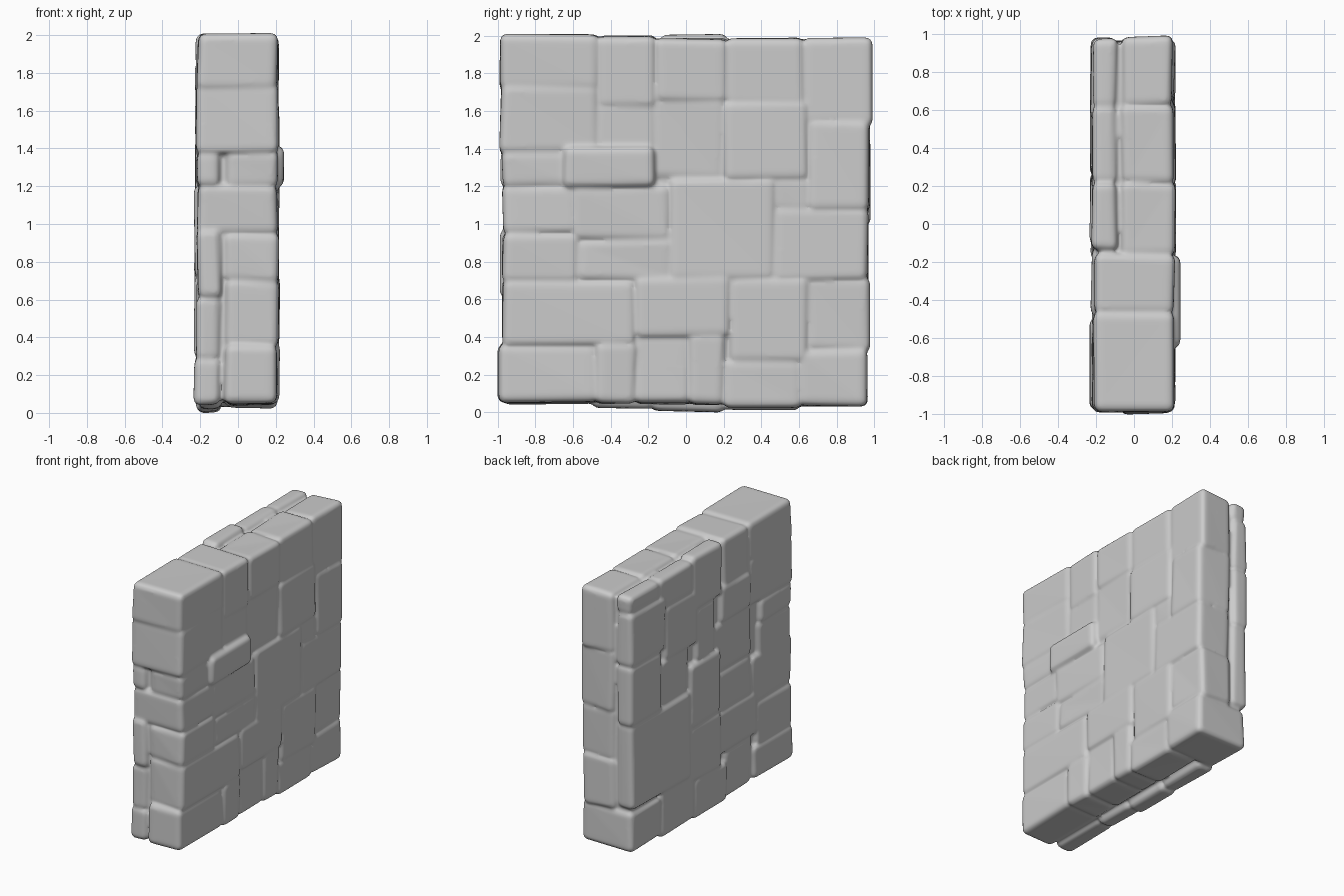
import bpy, bmesh, random
from mathutils import Vector

random.seed(4)
cube = bpy.data.objects.get("Cube")
if cube:
    bpy.data.objects.remove(cube, do_unlink=True)

stone = bpy.data.materials.new("grey stone")
stone.use_nodes = True
stone.diffuse_color = (0.6, 0.6, 0.6, 1)
stone.node_tree.nodes["Principled BSDF"].inputs["Base Color"].default_value = (0.6, 0.6, 0.6, 1)

# Stones are (y start, y end, z start, z end)
LEFT_FACE = [
    (-.16, .22, 1.65, 1.98), (.22, .62, 1.63, 1.98), (.62, .98, 1.53, 1.98),
    (-.47, -.16, 1.40, 1.64), (-.17, .2, 1.24, 1.67), (.2, .64, 1.24, 1.65),
    (.65, .97, 1.07, 1.55), (-.97, -.62, 1.2, 1.38), (-.6, -.09, .92, 1.2),
    (-.09, .47, .7, 1.24), (.47, .65, 1.07, 1.25), (.47, .96, .7, 1.08),
    (-.97, -.57, .7, .94), (-.57, -.07, .7, .92), (-.97, -.27, .36, .7),
    (-.27, .23, .4, .72), (.23, .64, .27, .71), (.64, .97, .33, .71),
    (-.99, -.47, .06, .35), (-.47, -.27, .05, .37), (-.27, .02, .05, .4),
    (.02, .2, .05, .42), (.2, .61, .03, .28),
]
RIGHT_FACE = [
    (-.97, -.5, .05, .28), (-.5, -.18, .03, .38), (-.18, .2, .01, .3),
    (.2, .6, .02, .4), (-.97, -.55, .28, .61), (-.55, -.1, .38, .7),
    (-.1, .26, .3, .72), (.26, .96, .36, 1.0), (-.98, -.5, .61, .97),
    (-.5, -.1, .7, 1.0), (-.1, .26, .72, 1.2), (-.5, -.05, 1.0, 1.38),
    (.26, .6, 1.0, 1.35), (.6, .97, 1.0, 1.45), (-.98, -.6, 1.2, 1.38),
    (-.05, .17, 1.2, 1.6), (.17, .55, 1.35, 1.75), (.55, .97, 1.45, 1.85),
    (-.47, -.13, 1.38, 1.65), (-.13, .22, 1.6, 2.0), (.22, .62, 1.75, 1.98),
    (.62, .97, 1.85, 1.98),
]
THROUGH = [
    (-.98, -.47, 1.72, 2.0), (-.98, -.47, 1.38, 1.73), (-.47, -.16, 1.62, 1.99),
    (-.97, -.58, .95, 1.2), (.6, .96, .04, .33),
]
PROUD = [(-.65, -.17, 1.2, 1.41)]


def add_stone(bm, x0, x1, y0, y1, z0, z1, bevel=.035, jitter=.008):
    """Rounded, slightly uneven block."""
    grow = .006 if bevel else 0
    lo = Vector((x0, y0 - grow, z0 - grow))
    hi = Vector((x1, y1 + grow, z1 + grow))
    verts = bmesh.ops.create_cube(bm, size=1)["verts"]
    for v in verts:
        v.co = Vector((hi[i] if v.co[i] > 0 else lo[i]) for i in range(3))
        v.co += Vector(random.uniform(-jitter, jitter) for i in range(3))
    if bevel:
        edges = list({e for v in verts for e in v.link_edges})
        bmesh.ops.bevel(bm, geom=edges, offset=bevel, segments=3,
                        profile=.5, affect="EDGES")


bm = bmesh.new()
# Solid core behind the joints
add_stone(bm, -.185, .185, -.945, .94, .07, 1.95, bevel=0, jitter=0)
# Two faces of stones and the stones that span the thickness
for s in LEFT_FACE:
    add_stone(bm, -.07, random.uniform(.2, .217), *s)
for s in RIGHT_FACE:
    add_stone(bm, random.uniform(-.232, -.21), -.09, *s)
for s in THROUGH:
    add_stone(bm, -.215, .21, *s)
for s in PROUD:
    add_stone(bm, -.07, .24, *s)

mesh = bpy.data.meshes.new("stone_wall")
bm.to_mesh(mesh)
bm.free()
mesh.materials.append(stone)
wall = bpy.data.objects.new("stone_wall", mesh)
bpy.context.collection.objects.link(wall)

# Fuse the blocks and wear the joints smooth
remesh = wall.modifiers.new("fuse", "REMESH")
remesh.mode = "VOXEL"
remesh.voxel_size = .0125
remesh.use_smooth_shade = True
wear = wall.modifiers.new("wear", "SMOOTH")
wear.factor = .5
wear.iterations = 4
